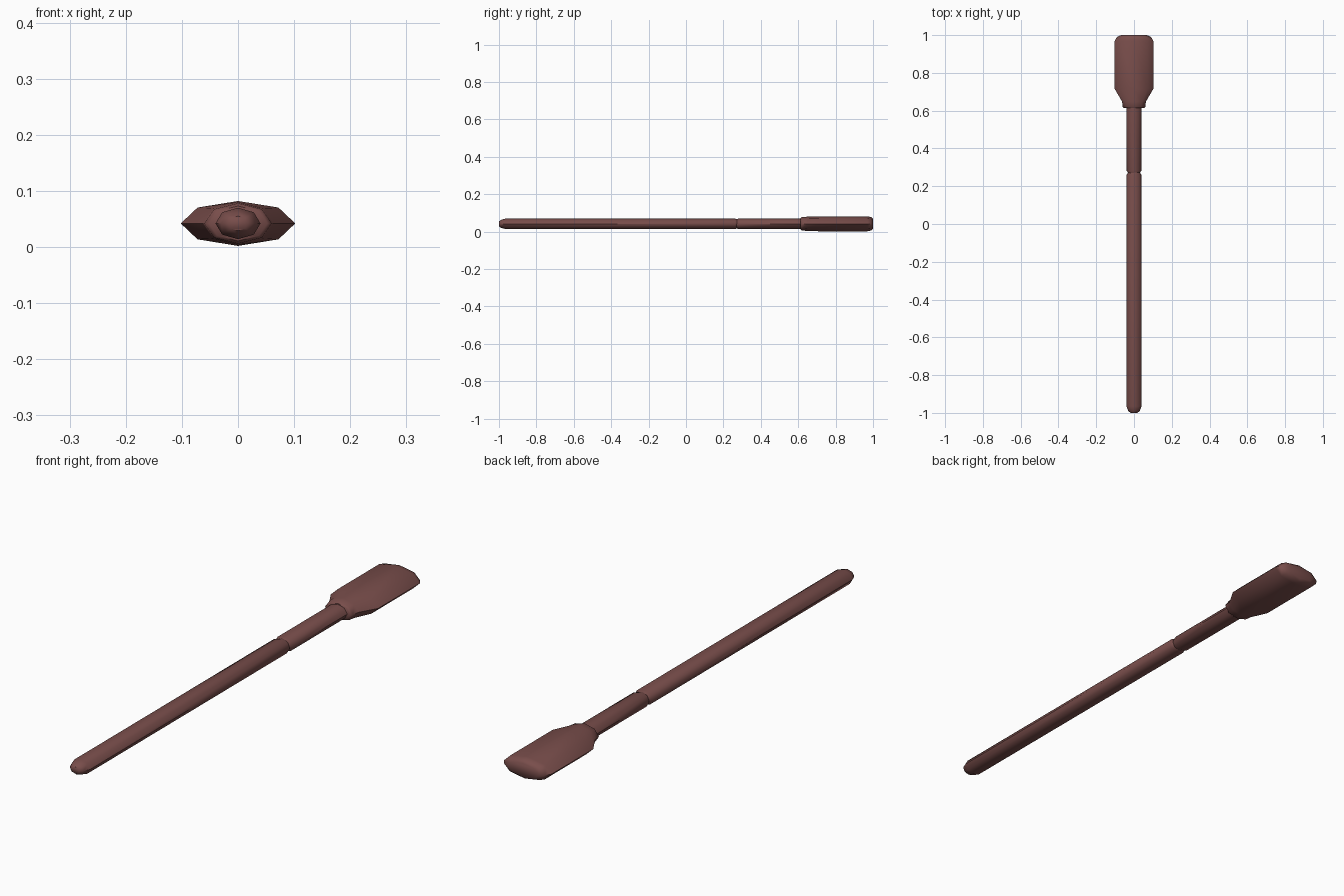
import bpy, bmesh, math

if "Cube" in bpy.data.objects:
    bpy.data.objects.remove(bpy.data.objects["Cube"])

ZC = 0.042
mat = bpy.data.materials.new("dark_red_wood")
mat.diffuse_color = (0.19, 0.075, 0.07, 1)
mat.use_nodes = True
mat.node_tree.nodes["Principled BSDF"].inputs["Base Color"].default_value = mat.diffuse_color


def loft(name, rings, sides=8):
    """Skin octagonal rings given as (y, half width x, half height z)."""
    bm = bmesh.new()
    loops = []
    for y, rx, rz in rings:
        loops.append([bm.verts.new((rx * math.cos(2 * math.pi * i / sides), y,
                                    ZC + rz * math.sin(2 * math.pi * i / sides)))
                      for i in range(sides)])
    for a, b in zip(loops, loops[1:]):
        for i in range(sides):
            j = (i + 1) % sides
            bm.faces.new((a[i], a[j], b[j], b[i]))
    bm.faces.new(loops[0])
    bm.faces.new(loops[-1])
    bmesh.ops.recalc_face_normals(bm, faces=bm.faces)
    me = bpy.data.meshes.new(name)
    bm.to_mesh(me)
    bm.free()
    ob = bpy.data.objects.new(name, me)
    bpy.context.collection.objects.link(ob)
    me.materials.append(mat)
    bpy.ops.object.select_all(action='DESELECT')
    ob.select_set(True)
    bpy.context.view_layer.objects.active = ob
    bpy.ops.object.shade_smooth_by_angle(angle=math.radians(50))
    return ob


# long handle with a rounded butt, closing at the groove
loft("handle", [(-1.0, 0.018, 0.013), (-0.99, 0.030, 0.021), (-0.965, 0.040, 0.028),
                (0.26, 0.040, 0.028), (0.275, 0.029, 0.025)])
# upper shaft running into the head
loft("shaft", [(0.268, 0.029, 0.025), (0.283, 0.040, 0.028), (0.64, 0.040, 0.028)])
# flat paddle head with a collar, flare and rounded tip
loft("paddle_head", [(0.613, 0.052, 0.031), (0.62, 0.060, 0.036), (0.648, 0.063, 0.038),
                     (0.715, 0.102, 0.040), (0.97, 0.102, 0.040),
                     (0.99, 0.090, 0.036), (1.0, 0.068, 0.026)])
